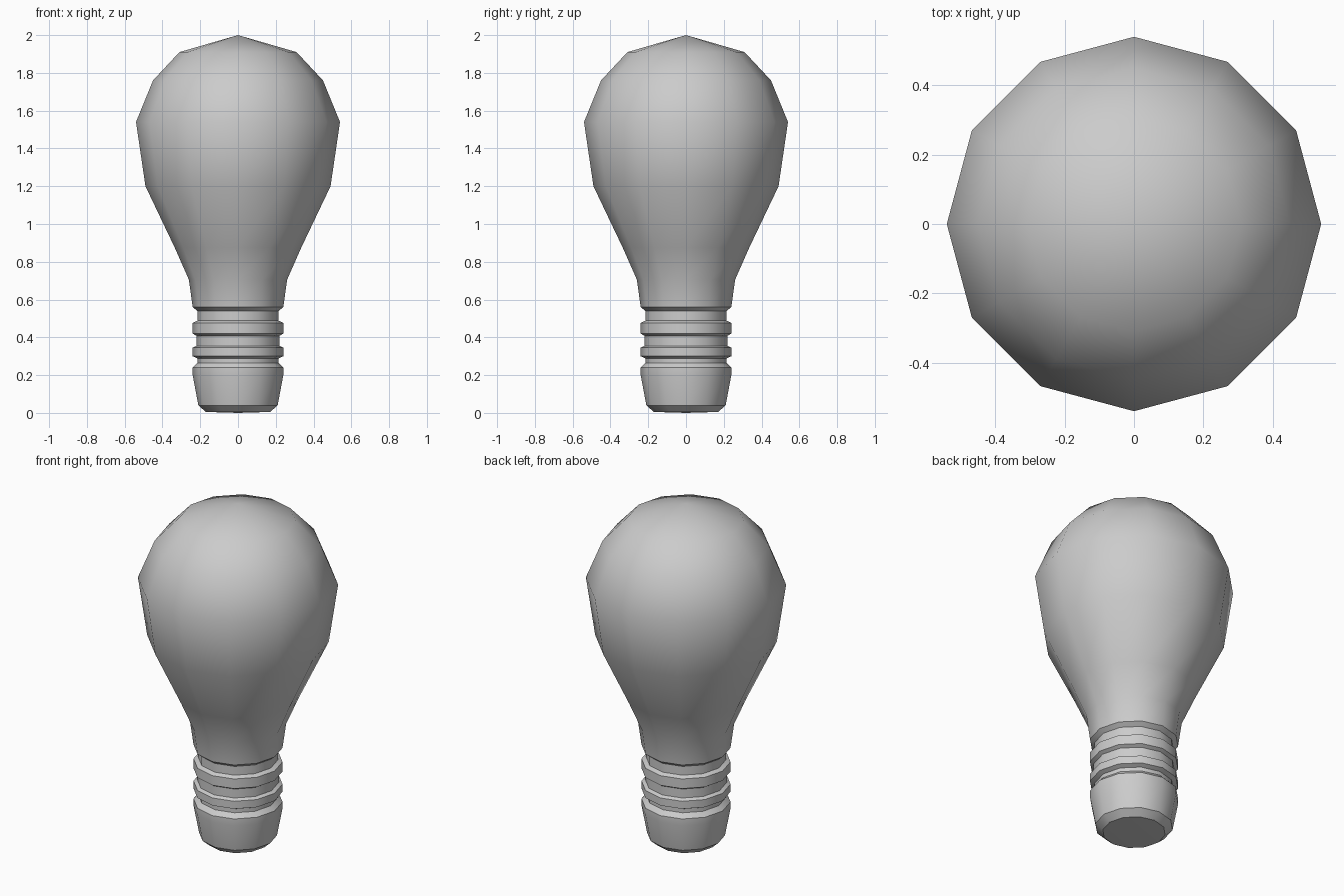
import bpy, bmesh
from math import cos, sin, pi, radians

if "Cube" in bpy.data.objects:
    bpy.data.objects.remove(bpy.data.objects["Cube"])

SIDES = 12


def lathe(name, profile, smooth_angle):
    """Revolve (radius, height) points around z; zero radius makes a pole."""
    bm = bmesh.new()
    rings = []
    for r, z in profile:
        n = SIDES if r > 0 else 1
        rings.append([bm.verts.new((r * cos(2 * pi * i / SIDES),
                                    r * sin(2 * pi * i / SIDES), z))
                      for i in range(n)])
    for a, b in zip(rings, rings[1:]):
        for i in range(SIDES):
            j = (i + 1) % SIDES
            quad = [a[i % len(a)], a[j % len(a)], b[j % len(b)], b[i % len(b)]]
            bm.faces.new(list(dict.fromkeys(quad)))
    bmesh.ops.recalc_face_normals(bm, faces=bm.faces)
    mesh = bpy.data.meshes.new(name)
    bm.to_mesh(mesh)
    bm.free()
    obj = bpy.data.objects.new(name, mesh)
    bpy.context.collection.objects.link(obj)
    bpy.ops.object.select_all(action='DESELECT')
    obj.select_set(True)
    bpy.context.view_layer.objects.active = obj
    bpy.ops.object.shade_smooth_by_angle(angle=radians(smooth_angle))
    return obj


# Glass envelope
lathe("glass_bulb", [
    (0, 0.56), (0.24, 0.56), (0.26, 0.705), (0.335, 0.875), (0.49, 1.2),
    (0.54, 1.54), (0.45, 1.76), (0.31, 1.91), (0, 2.0)], 50)

# Ribbed screw base, with a tapered foot
lathe("screw_base", [
    (0, 0), (0.17, 0.005), (0.21, 0.04), (0.24, 0.2), (0.24, 0.24),
    (0.215, 0.265), (0.215, 0.288), (0.24, 0.3), (0.24, 0.345),
    (0.22, 0.355), (0.22, 0.408), (0.24, 0.42), (0.24, 0.477),
    (0.215, 0.488), (0.215, 0.54), (0.24, 0.56), (0, 0.56)], 32)
